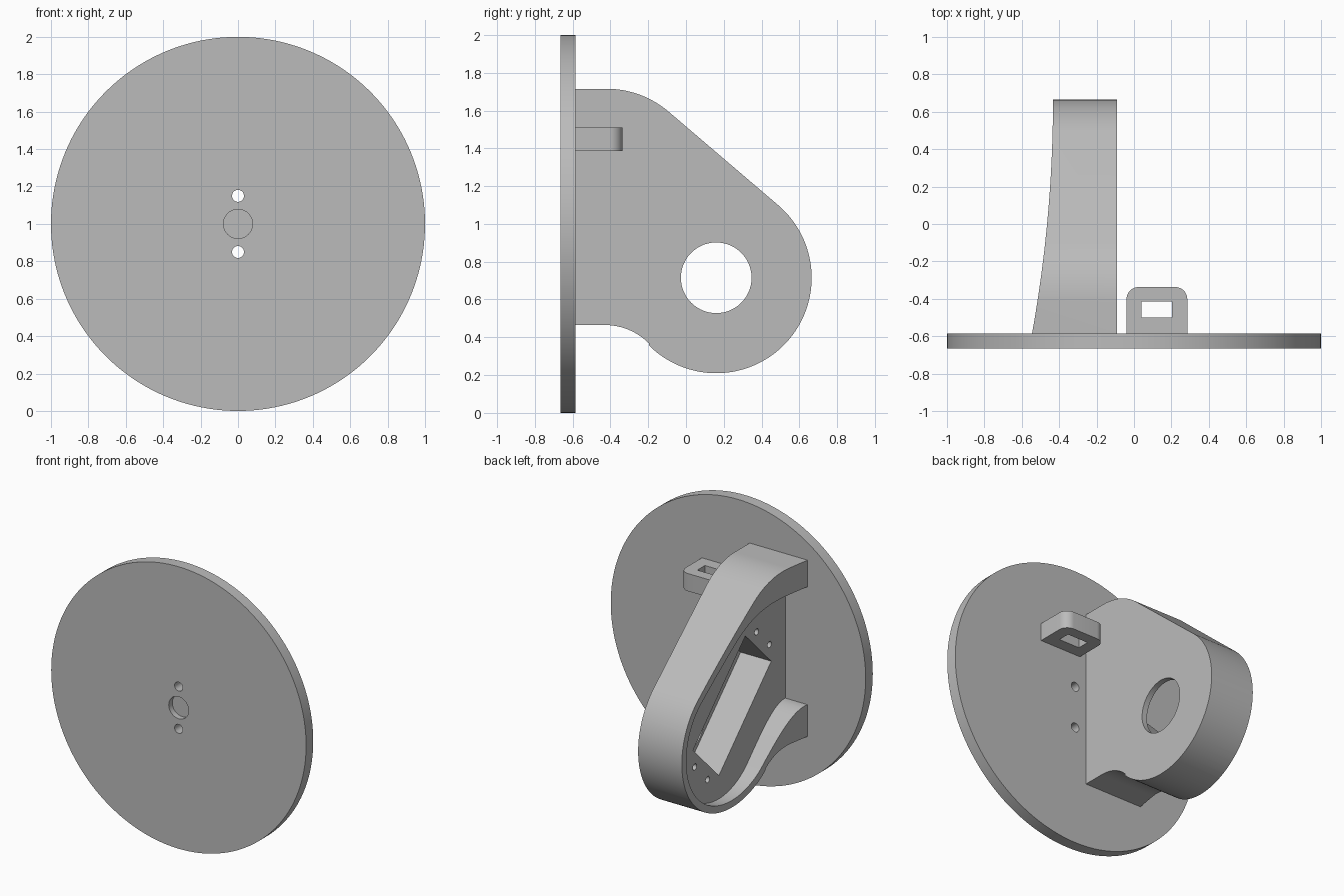
import bpy, bmesh
from math import sin, cos, radians, pi
from mathutils import Vector

if "Cube" in bpy.data.objects:
    bpy.data.objects.remove(bpy.data.objects["Cube"], do_unlink=True)

grey = bpy.data.materials.new("plain grey")
grey.use_nodes = True
colour = (0.5, 0.5, 0.5, 1)
grey.diffuse_color = colour
grey.node_tree.nodes["Principled BSDF"].inputs["Base Color"].default_value = colour


def arc(cx, cy, r, start, end, steps=24):
    """Points along an arc, angles in degrees."""
    angles = [radians(start + (end - start) * i / steps) for i in range(steps + 1)]
    return [(cx + r * cos(a), cy + r * sin(a)) for a in angles]


def circle(cx, cy, r, steps=48):
    return arc(cx, cy, r, 0, 360, steps)[:-1]


def box(x0, x1, y0, y1):
    return [(x0, y0), (x1, y0), (x1, y1), (x0, y1)]


def bezier(p0, p1, p2, p3, steps=16):
    """Smooth blend between two ends, without the end points."""
    result = []
    for i in range(1, steps):
        t = i / steps
        s = 1 - t
        w = (s ** 3, 3 * s * s * t, 3 * s * t * t, t ** 3)
        result.append(tuple(sum(k * p[n] for k, p in zip(w, (p0, p1, p2, p3)))
                            for n in (0, 1)))
    return result


def prism(name, outline, axis, low, high):
    """Extrude a flat outline along an axis from low to high."""
    place = {"x": lambda a, b, d: (d, a, b),
             "y": lambda a, b, d: (a, d, b),
             "z": lambda a, b, d: (a, b, d)}[axis]
    bm = bmesh.new()
    face = bm.faces.new([bm.verts.new(place(a, b, low)) for a, b in outline])
    new = bmesh.ops.extrude_face_region(bm, geom=[face])["geom"]
    shift = Vector(place(0, 0, high - low))
    bmesh.ops.translate(bm, vec=shift,
                        verts=[v for v in new if isinstance(v, bmesh.types.BMVert)])
    bmesh.ops.recalc_face_normals(bm, faces=bm.faces)
    mesh = bpy.data.meshes.new(name)
    bm.to_mesh(mesh)
    bm.free()
    obj = bpy.data.objects.new(name, mesh)
    bpy.context.collection.objects.link(obj)
    mesh.materials.append(grey)
    return obj


def finish(obj, cutters=()):
    """Cut the part, drop the cutters and shade it."""
    bpy.ops.object.select_all(action="DESELECT")
    obj.select_set(True)
    bpy.context.view_layer.objects.active = obj
    for cutter in cutters:
        cutter.hide_render = True
        mod = obj.modifiers.new("cut", "BOOLEAN")
        mod.operation = "DIFFERENCE"
        mod.solver = "EXACT"
        mod.object = cutter
        bpy.ops.object.modifier_apply(modifier=mod.name)
        bpy.data.objects.remove(cutter, do_unlink=True)
    bpy.ops.object.shade_smooth_by_angle(angle=radians(25))


BACK = -0.585            # rear face of the disc
SHAFT = (0.16, 0.715)    # shaft axis in y, z
SLOPE = 49.5             # direction of the sloping side's normal

# Round disc with a shallow centre recess and two through holes
disc = prism("round_disc", circle(0, 1, 1, 160), "y", -0.665, BACK)
finish(disc, [prism("recess_cutter", circle(0, 1, 0.078), "y", -0.8, -0.625)] +
       [prism("hole_cutter", circle(0, z, 0.032, 32), "y", -0.8, -0.4)
        for z in (0.85, 1.15)])

# Bracket body: rounded side profile
outline = ([(BACK, 0.465)] + arc(-0.43, 0.135, 0.33, 90, 45, 12) +
           arc(*SHAFT, 0.505, -135, SLOPE, 64) +
           arc(-0.42, 1.21, 0.505, SLOPE, 90, 16) + [(BACK, 1.715)])
bracket = prism("motor_bracket", outline, "x", -0.6, -0.09)

# Curved trim of the open side
curve = [(-0.433 - 0.0717 * (0.665 - y) ** 2, y)
         for y in [-0.7 + 1.365 * i / 32 for i in range(33)]]
trim = prism("trim_cutter", curve + [(-0.433, 0.8), (-0.8, 0.8), (-0.8, -0.7)],
             "z", -0.5, 2.5)

# Hollow inside the rim
rim = arc(*SHAFT, 0.455, -135, SLOPE, 64)
top = (-0.42, 1.527)
knee = (0.12, 1.338)
low = (-0.56, 0.69)
hollow = ([(-0.8, 0.69), low] +
          bezier(low, (-0.44, 0.68), (-0.31, 0.545), rim[0]) + rim +
          [knee] + bezier(knee, (-0.06, 1.49), (-0.2, 1.527), top) +
          [(-0.8, 1.527)])
cutters = [trim, prism("hollow_cutter", hollow, "x", -0.8, -0.37)]


def motor_point(along, across):
    """Point in y, z measured from the shaft along the tilted motor."""
    k = 0.5 ** 0.5
    return (SHAFT[0] + k * (along + across), SHAFT[1] + k * (across - along))


# Motor pocket, shaft hole and four screw holes
pocket = [motor_point(*p) for p in box(-0.625, 0.205, -0.205, 0.205)]
cutters.append(prism("pocket_cutter", pocket, "x", -0.7, -0.13))
cutters.append(prism("shaft_cutter", circle(*SHAFT, 0.187, 64), "x", -0.3, 0.2))
for along in (-0.7, 0.28):
    for across in (-0.102, 0.102):
        spot = motor_point(along, across)
        cutters.append(prism("screw_cutter", circle(*spot, 0.022, 20),
                             "x", -0.7, -0.15))
finish(bracket, cutters)

# Small slotted tab beside the bracket
tab_outline = ([(-0.04, BACK), (0.285, BACK)] +
               arc(0.22, -0.402, 0.065, 0, 90, 12) +
               arc(0.025, -0.402, 0.065, 90, 180, 12))
tab = prism("slotted_tab", tab_outline, "z", 1.385, 1.51)
finish(tab, [prism("slot_cutter", box(0.04, 0.202, -0.5, -0.415), "z", 1.2, 1.7)])
